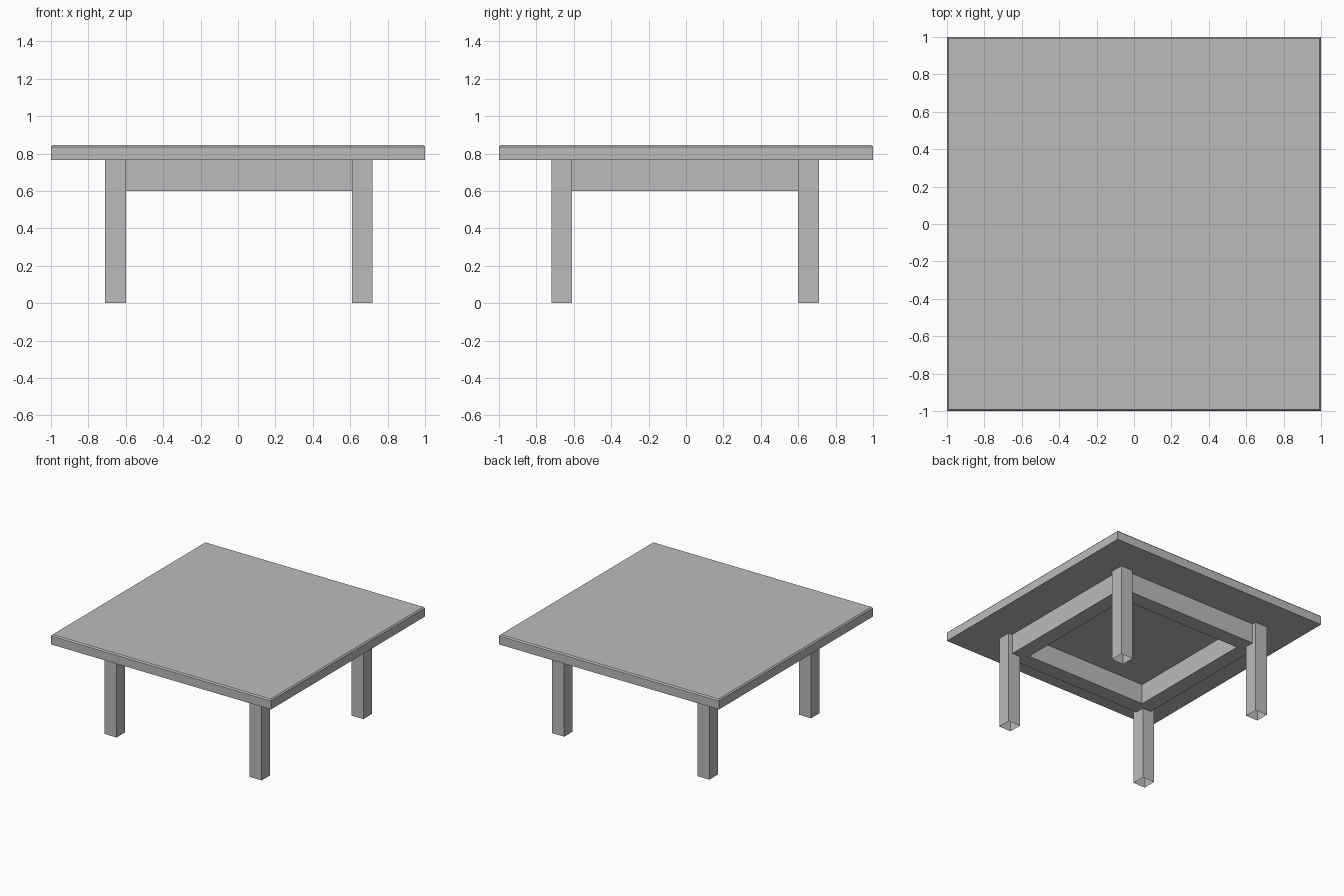
import bpy, bmesh
from mathutils import Vector

cube = bpy.data.objects.get("Cube")
if cube:
    bpy.data.objects.remove(cube, do_unlink=True)

grey = bpy.data.materials.new("plain_grey")
grey.use_nodes = True
colour = (0.5, 0.5, 0.5, 1)
grey.diffuse_color = colour
grey.node_tree.nodes["Principled BSDF"].inputs["Base Color"].default_value = colour


def box(name, low, high, open_bottom=False, top_chamfer=None):
    """Box between two corners, optionally open below or chamfered around the top."""
    low, high = Vector(low), Vector(high)
    bm = bmesh.new()
    bmesh.ops.create_cube(bm, size=1)
    for v in bm.verts:
        v.co = (low + high) / 2 + v.co * (high - low)
    bm.normal_update()
    if open_bottom:
        bottom = [f for f in bm.faces if f.normal.z < -0.5]
        bmesh.ops.delete(bm, geom=bottom, context='FACES_ONLY')
    if top_chamfer:
        inset, drop = top_chamfer
        top = [f for f in bm.faces if f.normal.z > 0.5]
        bmesh.ops.inset_region(bm, faces=top, thickness=inset)
        for v in top[0].verts:
            v.co.z += drop
    mesh = bpy.data.meshes.new(name)
    bm.to_mesh(mesh)
    bm.free()
    mesh.materials.append(grey)
    obj = bpy.data.objects.new(name, mesh)
    bpy.context.collection.objects.link(obj)
    return obj


UNDER = 0.765          # underside of the tabletop
SHIFT = 0.005          # the base sits slightly off centre
LEG_IN, LEG_OUT = 0.605, 0.715
RAIL_IN, RAIL_OUT, RAIL_LOW = 0.555, 0.68, 0.6

# Tabletop with a fine chamfer on its upper edge
box("tabletop", (-1, -1, UNDER), (1, 1, 0.835), top_chamfer=(0.013, 0.01))

# Hollow square legs
for sx, side in ((-1, "right"), (1, "left")):
    for sy, end in ((-1, "front"), (1, "back")):
        xs = sorted((sx * LEG_IN + SHIFT, sx * LEG_OUT + SHIFT))
        ys = sorted((sy * LEG_IN - SHIFT, sy * LEG_OUT - SHIFT))
        box(f"{end}_{side}_leg", (xs[0], ys[0], 0), (xs[1], ys[1], UNDER), open_bottom=True)

# Rails between the legs, set back from their outer faces
for s, end, side in ((-1, "front", "right"), (1, "back", "left")):
    a, b = sorted((s * RAIL_IN, s * RAIL_OUT))
    box(f"{end}_rail", (-LEG_IN + SHIFT, a - SHIFT, RAIL_LOW),
        (LEG_IN + SHIFT, b - SHIFT, UNDER))
    box(f"{side}_rail", (a + SHIFT, -LEG_IN - SHIFT, RAIL_LOW),
        (b + SHIFT, LEG_IN - SHIFT, UNDER))
